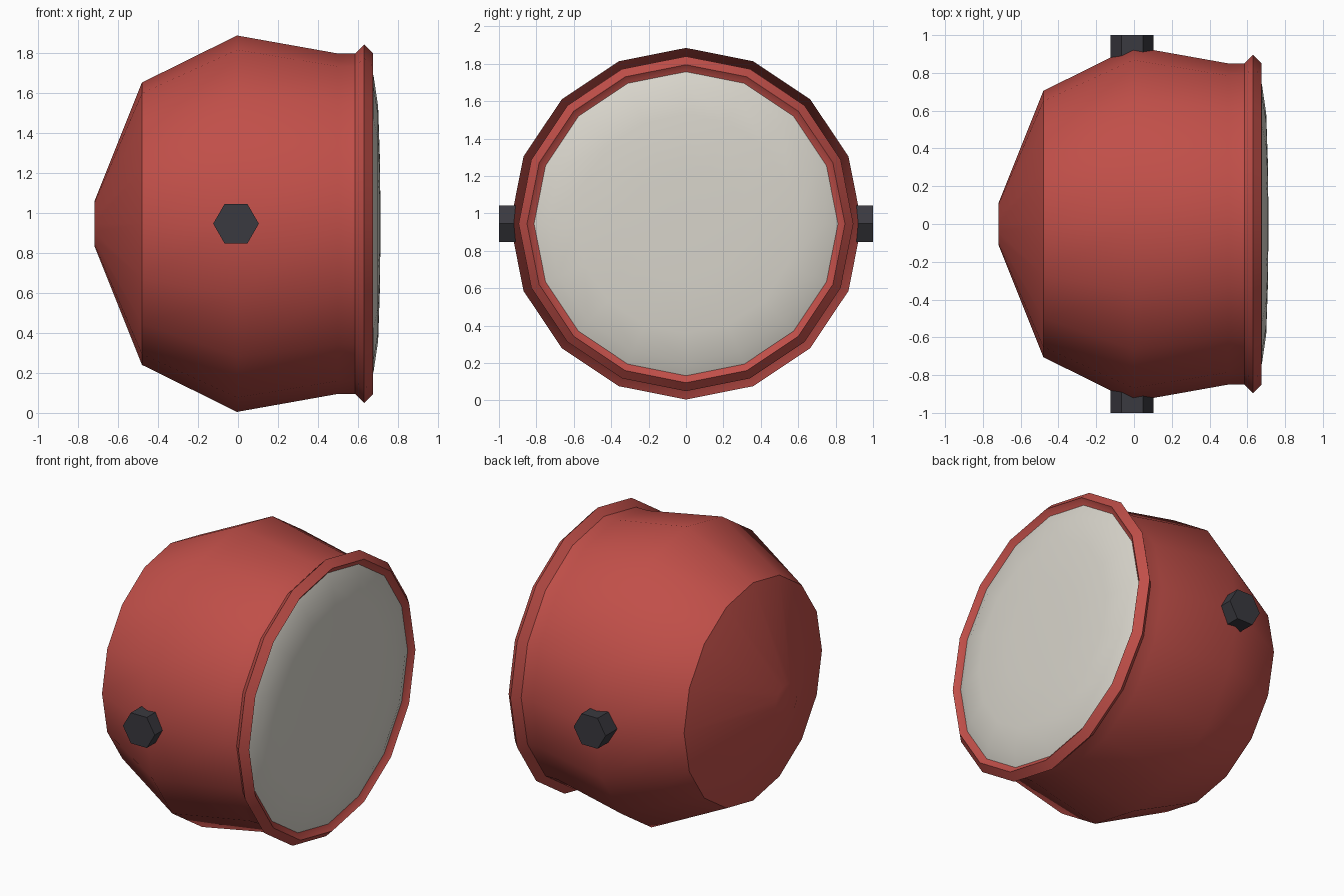
import bpy, bmesh, math

if "Cube" in bpy.data.objects:
    bpy.data.objects.remove(bpy.data.objects["Cube"])

CX, CZ, SIDES = -0.0, 0.945, 16


def material(name, rgb):
    m = bpy.data.materials.new(name)
    m.diffuse_color = (*rgb, 1)
    m.use_nodes = True
    m.node_tree.nodes["Principled BSDF"].inputs["Base Color"].default_value = m.diffuse_color
    return m


RED = material("red paint", (0.53, 0.078, 0.066))
GLASS = material("pale glass", (0.69, 0.665, 0.60))
DARK = material("dark metal", (0.042, 0.041, 0.05))


def finish(name, bm, mat):
    bmesh.ops.recalc_face_normals(bm, faces=bm.faces)
    me = bpy.data.meshes.new(name)
    bm.to_mesh(me)
    bm.free()
    me.materials.append(mat)
    ob = bpy.data.objects.new(name, me)
    bpy.context.collection.objects.link(ob)
    bpy.ops.object.select_all(action='DESELECT')
    ob.select_set(True)
    bpy.context.view_layer.objects.active = ob
    bpy.ops.object.shade_smooth_by_angle(angle=math.radians(40))
    return ob


def lathe(name, profile, mat):
    """Turn (x, radius) points around the lamp's horizontal axis, capping both ends."""
    bm = bmesh.new()
    rings = []
    for x, r in profile:
        rings.append([bm.verts.new((x, r * math.sin(a), CZ + r * math.cos(a)))
                      for a in (math.tau * i / SIDES for i in range(SIDES))])
    for a, b in zip(rings, rings[1:]):
        for i in range(SIDES):
            j = (i + 1) % SIDES
            bm.faces.new((a[i], a[j], b[j], b[i]))
    bm.faces.new(rings[0])
    bm.faces.new(rings[-1])
    return finish(name, bm, mat)


# Lamp shell with flared rim and a lip that turns in to the glass
lathe("lamp_shell", [(-0.718, 0.11), (-0.48, 0.705), (-0.005, 0.94), (0.50, 0.85),
                     (0.585, 0.85), (0.63, 0.895), (0.675, 0.85), (0.645, 0.812)], RED)

# Slightly domed front glass
lathe("front_glass", [(0.645, 0.814), (0.677, 0.74), (0.70, 0.585),
                      (0.709, 0.32), (0.711, 0.12)], GLASS)

# Hexagonal pivot bolts on both sides
for side, label in ((-1, "front"), (1, "back")):
    bm = bmesh.new()
    ends = []
    for y in (0.80, 1.0):
        ends.append([bm.verts.new((-0.01 + 0.114 * math.cos(a), side * y,
                                   CZ + 0.114 * math.sin(a)))
                     for a in (math.tau * i / 6 for i in range(6))])
    for i in range(6):
        j = (i + 1) % 6
        bm.faces.new((ends[0][i], ends[0][j], ends[1][j], ends[1][i]))
    for ring in ends:
        bm.faces.new(ring)
    finish(label + "_pivot_bolt", bm, DARK)
